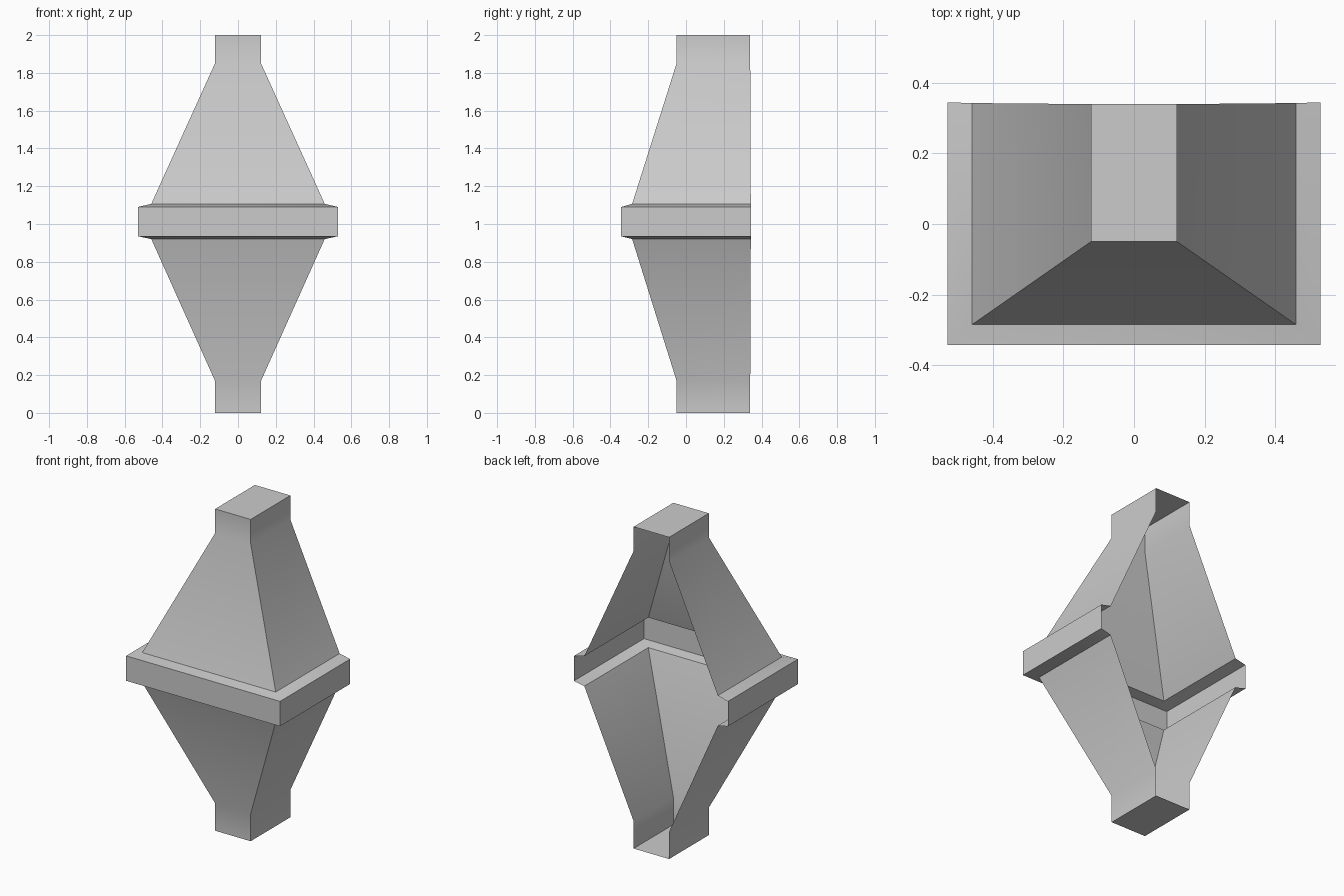
import bpy, bmesh, math

cube = bpy.data.objects.get("Cube")
if cube:
    bpy.data.objects.remove(cube, do_unlink=True)

grey = bpy.data.materials.new("light_grey")
grey.use_nodes = True
colour = (0.6, 0.6, 0.6, 1)
grey.diffuse_color = colour
grey.node_tree.nodes["Principled BSDF"].inputs["Base Color"].default_value = colour

# Wall profile from bottom to top: half width, front y, back y, height
profile = [
    (0.122, -0.05, 0.34, 0), (0.122, -0.05, 0.34, 0.17),
    (0.459, -0.285, 0.343, 0.92), (0.529, -0.343, 0.345, 0.935),
    (0.529, -0.343, 0.345, 1.09), (0.459, -0.285, 0.343, 1.107),
    (0.122, -0.05, 0.34, 1.85), (0.122, -0.05, 0.34, 2),
]

# Open-backed shell: three walls swept through the profile, capped at both ends
bm = bmesh.new()
rings = [[bm.verts.new(p) for p in ((-w, back, z), (-w, front, z), (w, front, z), (w, back, z))]
         for w, front, back, z in profile]
for low, high in zip(rings, rings[1:]):
    for i in range(3):
        bm.faces.new((low[i], low[i + 1], high[i + 1], high[i]))
bm.faces.new(rings[-1])
bm.faces.new(reversed(rings[0]))

mesh = bpy.data.meshes.new("open_backed_shell")
bm.to_mesh(mesh)
bm.free()
mesh.materials.append(grey)
shell = bpy.data.objects.new("open_backed_shell", mesh)
bpy.context.collection.objects.link(shell)

# Soft bend at the necks, crisp corners elsewhere
bpy.ops.object.select_all(action="DESELECT")
shell.select_set(True)
bpy.context.view_layer.objects.active = shell
bpy.ops.object.shade_smooth_by_angle(angle=math.radians(30))
